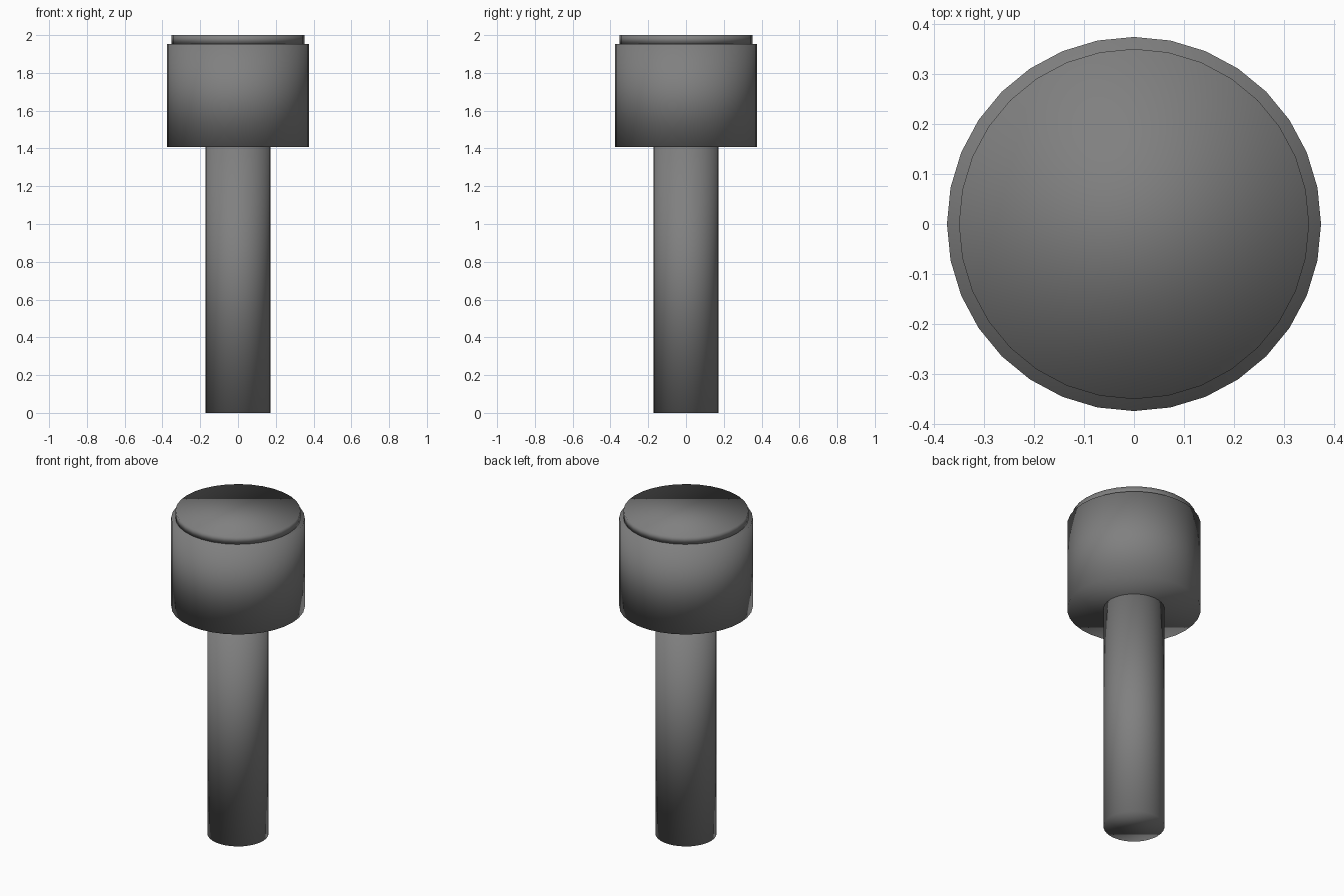
import bpy

if "Cube" in bpy.data.objects:
    bpy.data.objects.remove(bpy.data.objects["Cube"])

# Dark grey finish shared by all parts
dark = bpy.data.materials.new("dark_grey")
dark.diffuse_color = (0.216, 0.216, 0.216, 1.0)
dark.use_nodes = True
dark.node_tree.nodes["Principled BSDF"].inputs["Base Color"].default_value = dark.diffuse_color


def cylinder(name, radius, z0, z1):
    """Upright 32-sided, smooth-shaded cylinder between two heights."""
    bpy.ops.mesh.primitive_cylinder_add(
        vertices=32, radius=radius, depth=z1 - z0, location=(0, 0, (z0 + z1) / 2))
    obj = bpy.context.object
    obj.name = name
    obj.data.materials.append(dark)
    bpy.ops.object.shade_smooth()
    return obj


# Long shank, wide head, and thin raised cap
cylinder("shank", 0.172, 0.0, 1.407)
cylinder("head", 0.375, 1.407, 1.954)
cylinder("cap", 0.351, 1.954, 2.0)
